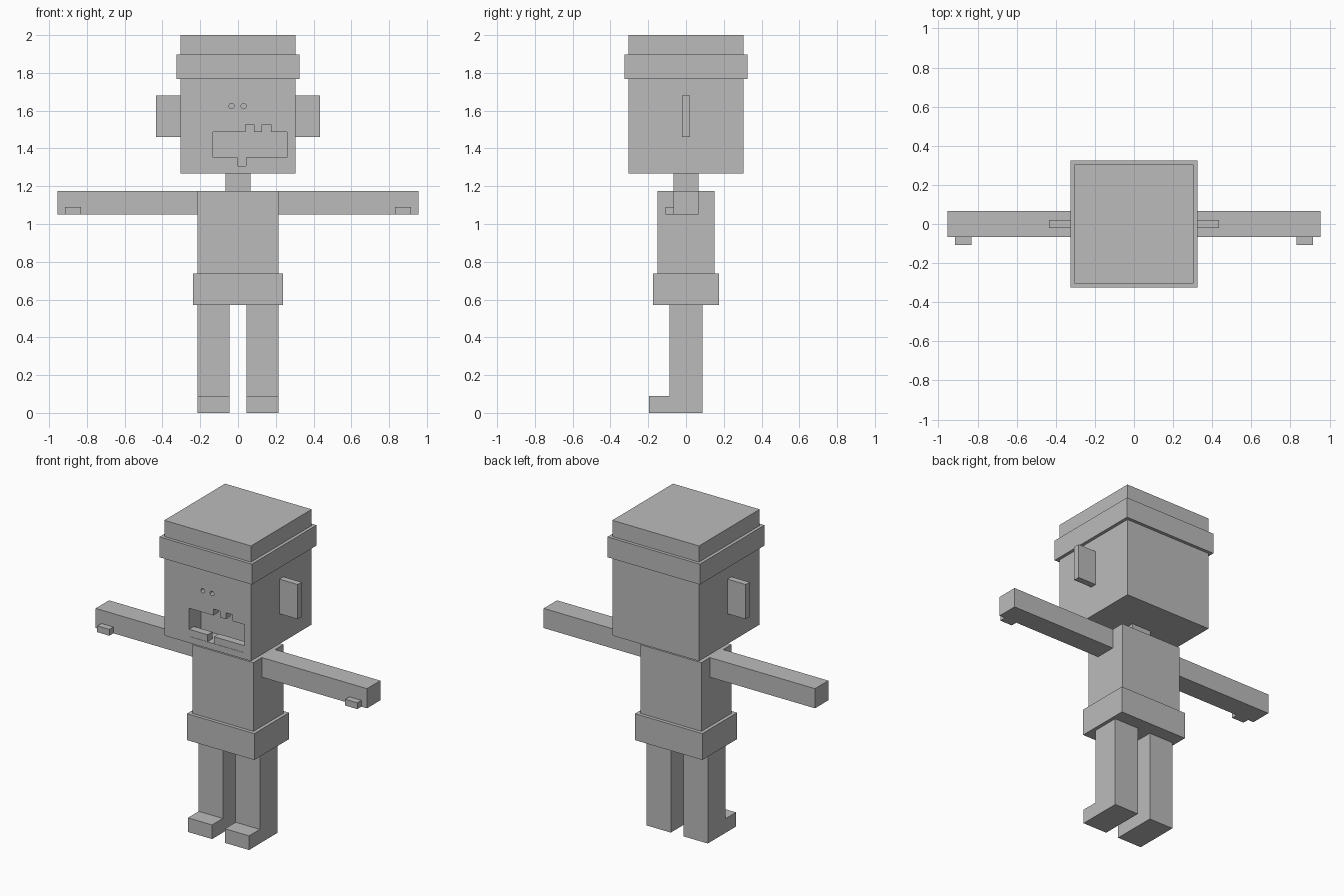
import bpy, bmesh, math
from mathutils import Matrix

if "Cube" in bpy.data.objects:
    bpy.data.objects.remove(bpy.data.objects["Cube"])

grey = bpy.data.materials.new("plain_grey")
grey.diffuse_color = (0.5, 0.5, 0.5, 1)
grey.use_nodes = True
grey.node_tree.nodes["Principled BSDF"].inputs["Base Color"].default_value = grey.diffuse_color


def finish(name, bm):
    mesh = bpy.data.meshes.new(name)
    bmesh.ops.recalc_face_normals(bm, faces=bm.faces)
    bm.to_mesh(mesh)
    bm.free()
    mesh.materials.append(grey)
    ob = bpy.data.objects.new(name, mesh)
    bpy.context.collection.objects.link(ob)
    return ob


def box(name, x, y, z):
    """Box from (min, max) ranges."""
    bm = bmesh.new()
    bmesh.ops.create_cube(bm, size=1)
    for v in bm.verts:
        v.co = [r[0] + (c + 0.5) * (r[1] - r[0]) for c, r in zip(v.co, (x, y, z))]
    return finish(name, bm)


def carve(target, cutter):
    mod = target.modifiers.new("cut", 'BOOLEAN')
    mod.operation = 'DIFFERENCE'
    mod.solver = 'EXACT'
    mod.object = cutter
    bpy.context.view_layer.objects.active = target
    bpy.ops.object.modifier_apply(modifier=mod.name)
    bpy.data.objects.remove(cutter)


def sym(r):
    return (-r, r)


# Head, with mouth and nostrils carved out
FACE = -0.305
head = box("head", sym(0.305), sym(0.305), (1.267, 1.767))
carve(head, box("mouth_cutter", (-0.132, 0.26), (FACE - 0.1, FACE + 0.12), (1.308, 1.528)))
for x in (-0.034, 0.03):
    bm = bmesh.new()
    bmesh.ops.create_cone(bm, cap_ends=True, segments=16, radius1=0.014, radius2=0.014, depth=0.1,
                          matrix=Matrix.Translation((x, FACE, 1.624)) @ Matrix.Rotation(math.pi / 2, 4, 'X'))
    carve(head, finish("nostril_cutter", bm))

# Teeth
for x in ((-0.132, 0.04), (0.085, 0.127), (0.175, 0.26)):
    box("upper_tooth", x, (FACE + 0.002, FACE + 0.05), (1.486, 1.528))
for x in ((-0.132, -0.002), (0.043, 0.26)):
    box("lower_tooth", x, (FACE + 0.002, FACE + 0.05), (1.308, 1.352))

# Hat
box("hat_band", sym(0.325), sym(0.325), (1.767, 1.897))
box("hat_crown", sym(0.305), sym(0.305), (1.897, 2.0))

# Trunk
box("neck", sym(0.067), sym(0.067), (1.175, 1.267))
box("torso", sym(0.215), sym(0.152), (0.738, 1.175))
box("hips", sym(0.237), sym(0.174), (0.57, 0.738))

# Paired parts
for side, s in (("left", 1), ("right", -1)):
    def pair(name, x, y, z):
        box(side + "_" + name, sorted((s * x[0], s * x[1])), y, z)
    pair("ear", (0.305, 0.434), sym(0.02), (1.46, 1.68))
    pair("arm", (0.215, 0.955), sym(0.067), (1.05, 1.175))
    pair("thumb", (0.83, 0.915), (-0.108, -0.067), (1.05, 1.09))
    pair("leg", (0.045, 0.215), sym(0.088), (0, 0.57))
    pair("foot", (0.045, 0.215), (-0.196, -0.088), (0, 0.09))
